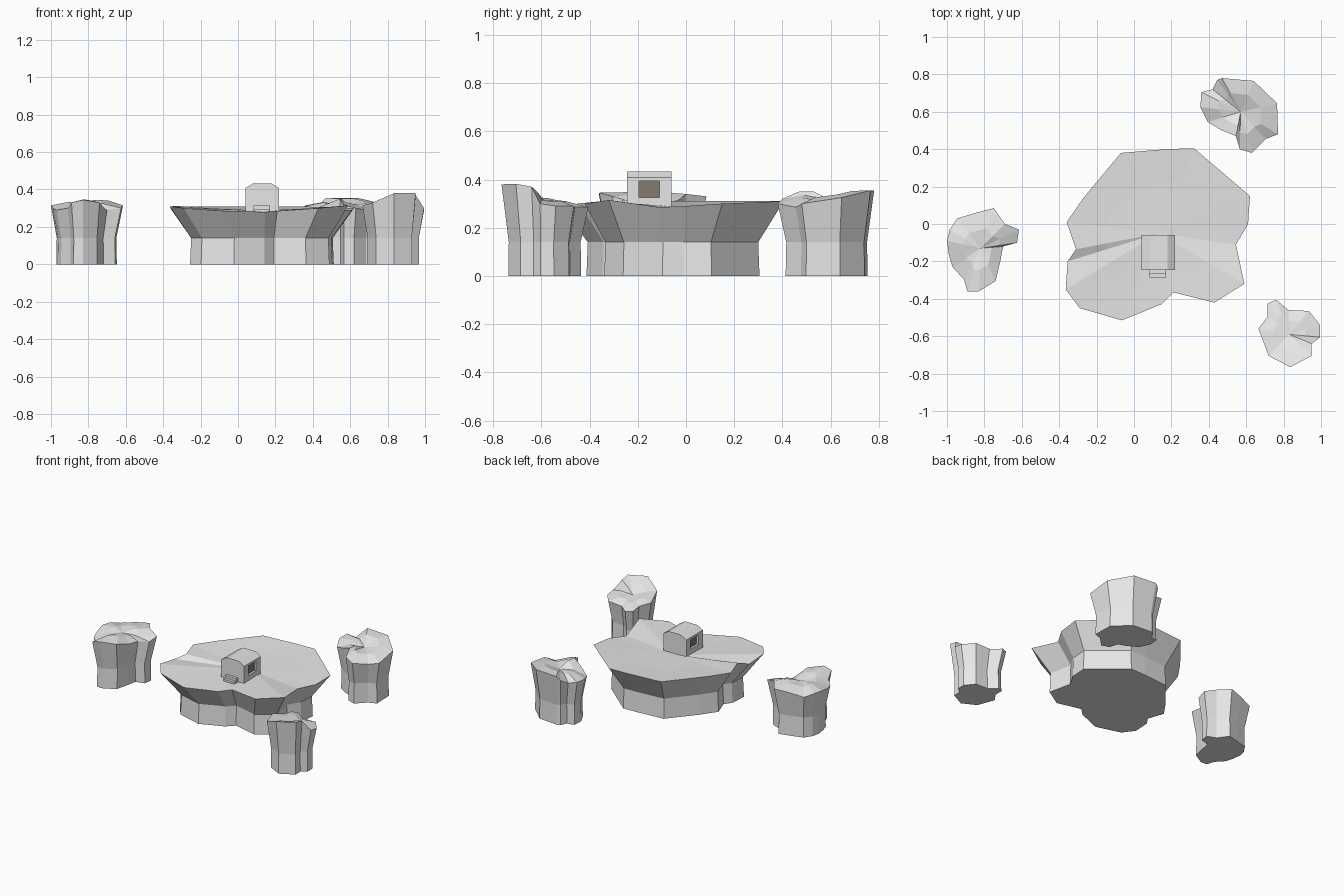
import bpy, bmesh

if "Cube" in bpy.data.objects:
    bpy.data.objects.remove(bpy.data.objects["Cube"])


def material(name, rgb):
    m = bpy.data.materials.new(name)
    m.diffuse_color = (*rgb, 1)
    m.use_nodes = True
    m.node_tree.nodes["Principled BSDF"].inputs["Base Color"].default_value = m.diffuse_color
    return m


stone = material("pale_grey", (0.8, 0.8, 0.8))
dark = material("dark_brown", (0.22, 0.2, 0.155))


def finish(name, bm, mats):
    bmesh.ops.recalc_face_normals(bm, faces=bm.faces)
    me = bpy.data.meshes.new(name)
    bm.to_mesh(me)
    bm.free()
    for m in mats:
        me.materials.append(m)
    ob = bpy.data.objects.new(name, me)
    bpy.context.collection.objects.link(ob)
    return ob


def rock(name, rim, centre, foot, inner, inner_z, top_z):
    """Faceted rock: straight foot, flared rim, crumpled top."""
    cx, cy = centre
    n = len(rim)
    bm = bmesh.new()

    def ring(s, zs):
        return [bm.verts.new((cx + (p[0] - cx) * s, cy + (p[1] - cy) * s, z))
                for p, z in zip(rim, zs)]
    rings = [ring(foot, [0] * n), ring(foot * 0.985, [0.14] * n),
             ring(1, [p[2] for p in rim]),
             ring(inner, [inner_z * 0.5 + p[2] * 0.5 for p in rim])]
    for a, b in zip(rings, rings[1:]):
        for i in range(n):
            j = (i + 1) % n
            bm.faces.new((a[i], a[j], b[j], b[i]))
    bm.faces.new(rings[0])
    c = bm.verts.new((cx, cy, top_z))
    for i in range(n):
        bm.faces.new((rings[3][i], rings[3][(i + 1) % n], c))
    finish(name, bm, [stone])


# Main island
main_rim = [(-.07, .38, .31), (.17, .40, .31), (.32, .405, .31), (.62, .15, .30),
            (.61, 0, .29), (.545, -.11, .285), (.59, -.32, .315), (.43, -.42, .30),
            (.21, -.365, .285), (.145, -.43, .28), (-.065, -.515, .285),
            (-.29, -.45, .30), (-.365, -.35, .31), (-.355, -.2, .29),
            (-.31, -.135, .312), (-.36, .01, .31), (-.27, .14, .31)]
rock("main_island", main_rim, (.13, -.05), .78, .6, .285, .287)

# Three outlying rocks
left_rim = [(-.75, .085, .33), (-.69, 0, .34), (-.615, -.03, .315), (-.625, -.10, .30),
            (-.70, -.12, .29), (-.715, -.20, .30), (-.74, -.305, .33), (-.83, -.36, .345),
            (-.89, -.36, .33), (-.91, -.295, .30), (-.97, -.23, .29), (-.99, -.165, .30),
            (-1, -.09, .315), (-.985, -.03, .315), (-.945, .03, .30), (-.845, .06, .32)]
rock("left_rock", left_rim, (-.82, -.13), .84, .5, .35, .325)

back_rim = [(.47, .78, .355), (.64, .765, .355), (.765, .645, .325), (.77, .48, .30),
            (.705, .455, .285), (.63, .38, .30), (.565, .40, .32), (.545, .47, .35),
            (.47, .50, .32), (.395, .545, .29), (.355, .625, .31), (.36, .705, .315),
            (.42, .72, .30), (.445, .77, .33)]
rock("back_rock", back_rim, (.57, .60), .85, .55, .35, .315)

right_rim = [(.76, -.405, .285), (.825, -.46, .285), (.935, -.465, .29), (.995, -.54, .29),
             (.995, -.605, .30), (.95, -.64, .37), (.95, -.705, .382), (.835, -.765, .38),
             (.72, -.705, .33), (.665, -.56, .315), (.715, -.495, .30), (.715, -.425, .29)]
rock("right_rock", right_rim, (.83, -.59), .84, .55, .33, .315)

# House: extruded wall and roof profile with a recessed window on both sides
bm = bmesh.new()
profile = [(.04, .27), (.22, .27), (.22, .408), (.178, .433), (.082, .433), (.04, .408)]
front = [bm.verts.new((x, -.245, z)) for x, z in profile]
back = [bm.verts.new((x, -.06, z)) for x, z in profile]
bm.faces.new(front)
bm.faces.new(back[::-1])
for i in range(6):
    j = (i + 1) % 6
    bm.faces.new((front[i], back[i], back[j], front[j]))
bmesh.ops.recalc_face_normals(bm, faces=bm.faces)
bm.normal_update()
for f in [f for f in bm.faces if abs(f.normal.x) > .99]:
    side = 1 if f.normal.x > 0 else -1
    bmesh.ops.inset_individual(bm, faces=[f], thickness=.03)
    for v in f.verts:
        v.co.y = -.195 if v.co.y < -.15 else -.11
        v.co.z = .325 if v.co.z < .34 else .393
    walls = bmesh.ops.inset_individual(bm, faces=[f], thickness=0)["faces"]
    for v in f.verts:
        v.co.x -= side * .015
    f.material_index = 1
finish("house", bm, [stone, dark])

# Two steps at the front door
for name, y0, z1 in (("upper_step", -.265, .315), ("lower_step", -.285, .297)):
    bm = bmesh.new()
    bmesh.ops.create_cube(bm, size=1)
    for v in bm.verts:
        v.co = (.128 + v.co.x * .088, y0 if v.co.y < 0 else -.243,
                .27 if v.co.z < 0 else z1)
    finish(name, bm, [stone])
